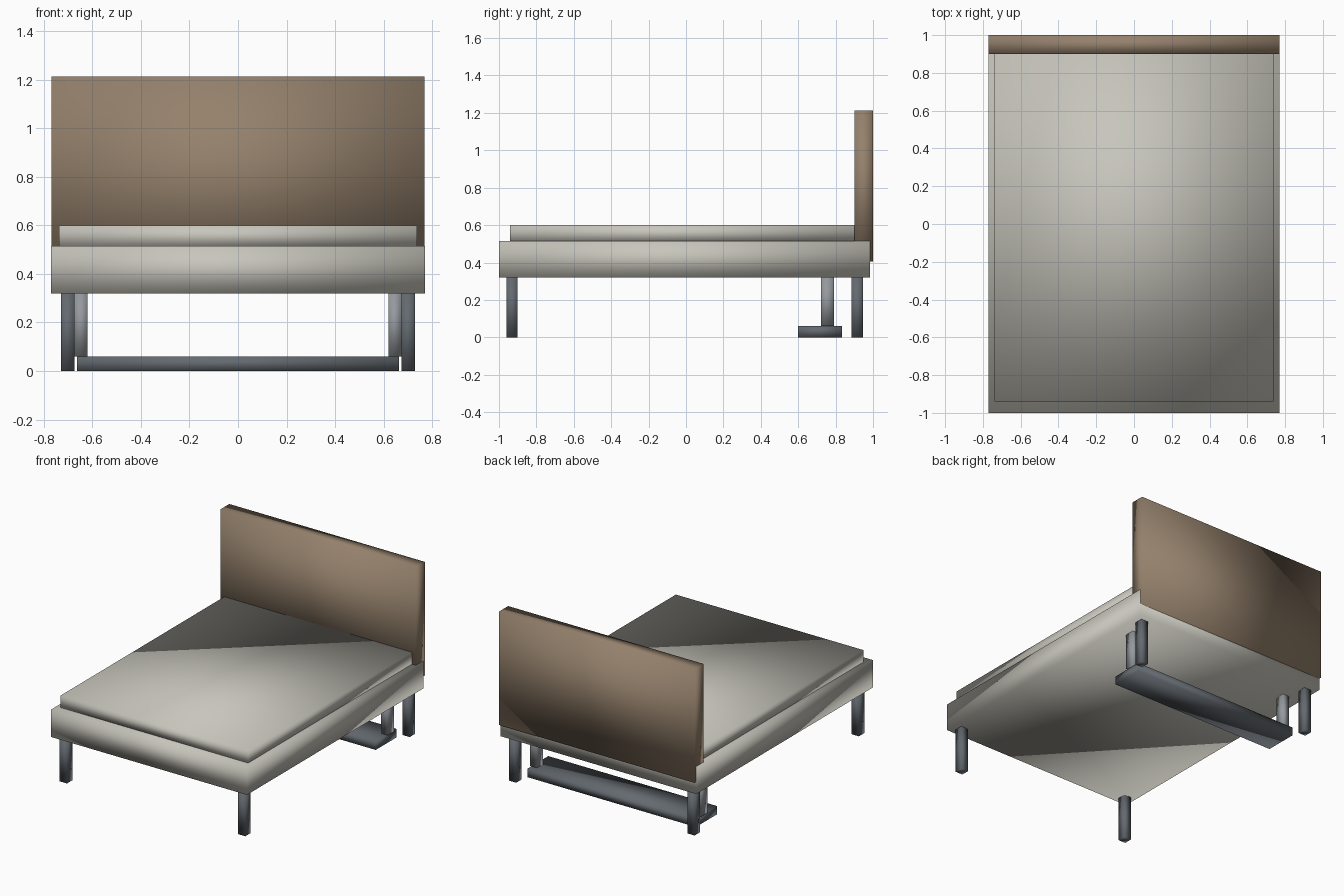
import bpy

default_cube = bpy.data.objects.get("Cube")
if default_cube:
    bpy.data.objects.remove(default_cube, do_unlink=True)


def material(name, color):
    mat = bpy.data.materials.new(name)
    mat.use_nodes = True
    rgba = (*color, 1.0)
    mat.diffuse_color = rgba
    for node in mat.node_tree.nodes:
        if node.type == "BSDF_PRINCIPLED":
            node.inputs["Base Color"].default_value = rgba
    return mat


linen = material("pale_linen", (0.57, 0.56, 0.50))
wood = material("brown_wood", (0.30, 0.22, 0.15))
dark_metal = material("dark_grey_metal", (0.125, 0.142, 0.16))
light_metal = material("light_grey_metal", (0.30, 0.32, 0.34))


def box(name, xs, ys, zs, mat):
    """Soft-shaded box spanning the given ranges, with its origin at its centre."""
    spans = (xs, ys, zs)
    centre = [(low + high) / 2 for low, high in spans]
    size = [high - low for low, high in spans]
    bpy.ops.mesh.primitive_cube_add(size=1, location=centre)
    obj = bpy.context.object
    obj.name = obj.data.name = name
    for vert in obj.data.vertices:
        vert.co = [c * s for c, s in zip(vert.co, size)]
    obj.data.materials.append(mat)
    bpy.ops.object.shade_smooth()
    return obj


def box_pair(name, xs, ys, zs, mat):
    """One box on each side of the bed."""
    box("left_" + name, xs, ys, zs, mat)
    box("right_" + name, (-xs[1], -xs[0]), ys, zs, mat)


# Upholstered base, mattress and headboard
box("bed_base", (-0.77, 0.77), (-1.0, 0.985), (0.32, 0.515), linen)
box("mattress", (-0.738, 0.738), (-0.94, 0.91), (0.51, 0.60), linen)
box("headboard", (-0.769, 0.769), (0.90, 1.0), (0.405, 1.213), wood)

# Four corner legs
box_pair("front_leg", (0.673, 0.73), (-0.96, -0.90), (0, 0.325), dark_metal)
box_pair("back_leg", (0.673, 0.73), (0.886, 0.946), (0, 0.325), dark_metal)

# Low crossbar held by two posts under the head end
box("floor_crossbar", (-0.663, 0.663), (0.60, 0.835), (0, 0.06), dark_metal)
box_pair("crossbar_post", (0.62, 0.673), (0.722, 0.79), (0.06, 0.325), light_metal)
